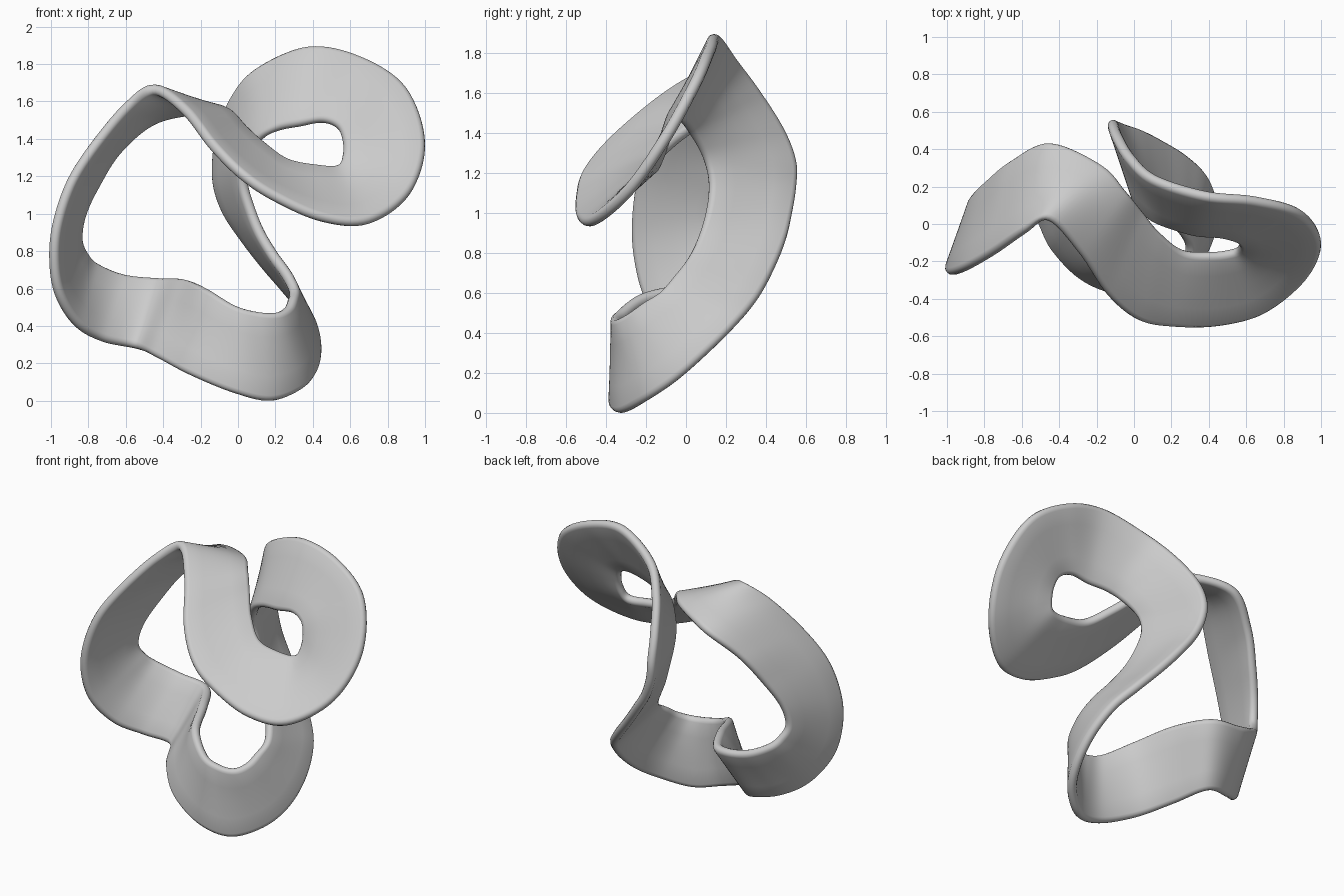
import bpy, bmesh, math
from mathutils import Vector

THICK = 0.058   # ribbon thickness
STEPS = 8       # samples between stations

# Outer edge of the closed ribbon, one point per station
outer_edge = [
    (-.46, .02, 1.67), (-.29, -.16, 1.55), (-.14, -.38, 1.36), (.02, -.51, 1.20),
    (.20, -.545, 1.08), (.45, -.54, .97), (.70, -.47, .955), (.92, -.29, 1.11),
    (1.0, -.10, 1.38), (.90, .06, 1.67), (.66, .13, 1.835), (.38, .16, 1.89),
    (.10, .25, 1.77), (-.03, .37, 1.61), (-.10, .49, 1.42), (-.12, .55, 1.26),
    (-.11, .55, 1.13), (-.06, .53, 1.00), (.03, .50, .87), (.14, .445, .73),
    (.27, .365, .58), (.375, .26, .45), (.425, .11, .30), (.41, -.05, .16),
    (.33, -.20, .06), (.17, -.32, .0), (-.03, -.36, .045), (-.26, -.29, .14),
    (-.43, -.13, .23), (-.54, .06, .28), (-.72, .02, .32), (-.86, -.09, .40),
    (-.96, -.20, .56), (-.99, -.255, .75), (-.97, -.27, .95), (-.89, -.24, 1.18),
    (-.75, -.16, 1.39), (-.59, -.05, 1.58)]

# Inner edge, paired station by station
inner_edge = [
    (-.17, .31, 1.55), (-.05, .18, 1.54), (.04, .07, 1.45), (.13, -.04, 1.37),
    (.26, -.14, 1.28), (.42, -.155, 1.25), (.53, -.14, 1.25), (.56, -.12, 1.31),
    (.56, -.10, 1.39), (.53, -.08, 1.46), (.45, -.06, 1.49), (.33, -.05, 1.47),
    (.22, -.02, 1.45), (.13, .01, 1.41), (.06, .06, 1.33), (.03, .095, 1.25),
    (.035, .115, 1.15), (.07, .105, 1.03), (.12, .07, .90), (.19, .015, .78),
    (.26, -.06, .68), (.295, -.13, .60), (.285, -.21, .55), (.26, -.28, .50),
    (.20, -.335, .47), (.10, -.35, .475), (-.02, -.33, .51), (-.17, -.20, .60),
    (-.28, .05, .645), (-.41, .255, .65), (-.61, .27, .67), (-.76, .22, .73),
    (-.82, .17, .79), (-.85, .14, .87), (-.83, .17, 1.00), (-.76, .24, 1.15),
    (-.64, .34, 1.34), (-.44, .43, 1.50)]


def smooth_loop(points):
    """Closed Catmull-Rom curve through the points."""
    pts = [Vector(p) for p in points]
    n, out = len(pts), []
    for i in range(n):
        a, b, c, d = (pts[(i + k) % n] for k in (-1, 0, 1, 2))
        for s in range(STEPS):
            t = s / STEPS
            out.append(0.5 * (2 * b + (c - a) * t + (2 * a - 5 * b + 4 * c - d) * t * t
                              + (3 * b - a - 3 * c + d) * t ** 3))
    return out


def pill_section(p, q, along):
    """Flat cross-section with rounded rims between edge points p and q."""
    r = THICK / 2
    w = (q - p).normalized()
    nrm = w.cross(along).normalized()
    a, b = p + w * r, q - w * r
    ring = []
    for k in range(7):                       # rounded outer rim
        t = math.pi * k / 6
        ring.append(a + nrm * r * math.cos(t) - w * r * math.sin(t))
    ring += [a.lerp(b, f) - nrm * r for f in (.25, .5, .75)]
    for k in range(7):                       # rounded inner rim
        t = math.pi * k / 6
        ring.append(b - nrm * r * math.cos(t) + w * r * math.sin(t))
    ring += [b.lerp(a, f) + nrm * r for f in (.25, .5, .75)]
    return ring


# Sweep the section round the loop
P, Q = smooth_loop(outer_edge), smooth_loop(inner_edge)
n = len(P)
mid = [(p + q) / 2 for p, q in zip(P, Q)]
bm = bmesh.new()
rings = []
for i in range(n):
    along = (mid[(i + 2) % n] - mid[i - 2]).normalized()
    rings.append([bm.verts.new(v) for v in pill_section(P[i], Q[i], along)])
m = len(rings[0])
for i in range(n):
    r0, r1 = rings[i], rings[(i + 1) % n]
    for j in range(m):
        k = (j + 1) % m
        bm.faces.new((r0[j], r0[k], r1[k], r1[j]))
bmesh.ops.recalc_face_normals(bm, faces=bm.faces)
mesh = bpy.data.meshes.new("twisted_ribbon")
bm.to_mesh(mesh)
bm.free()
mesh.shade_smooth()
ribbon = bpy.data.objects.new("twisted_ribbon", mesh)
bpy.context.collection.objects.link(ribbon)
